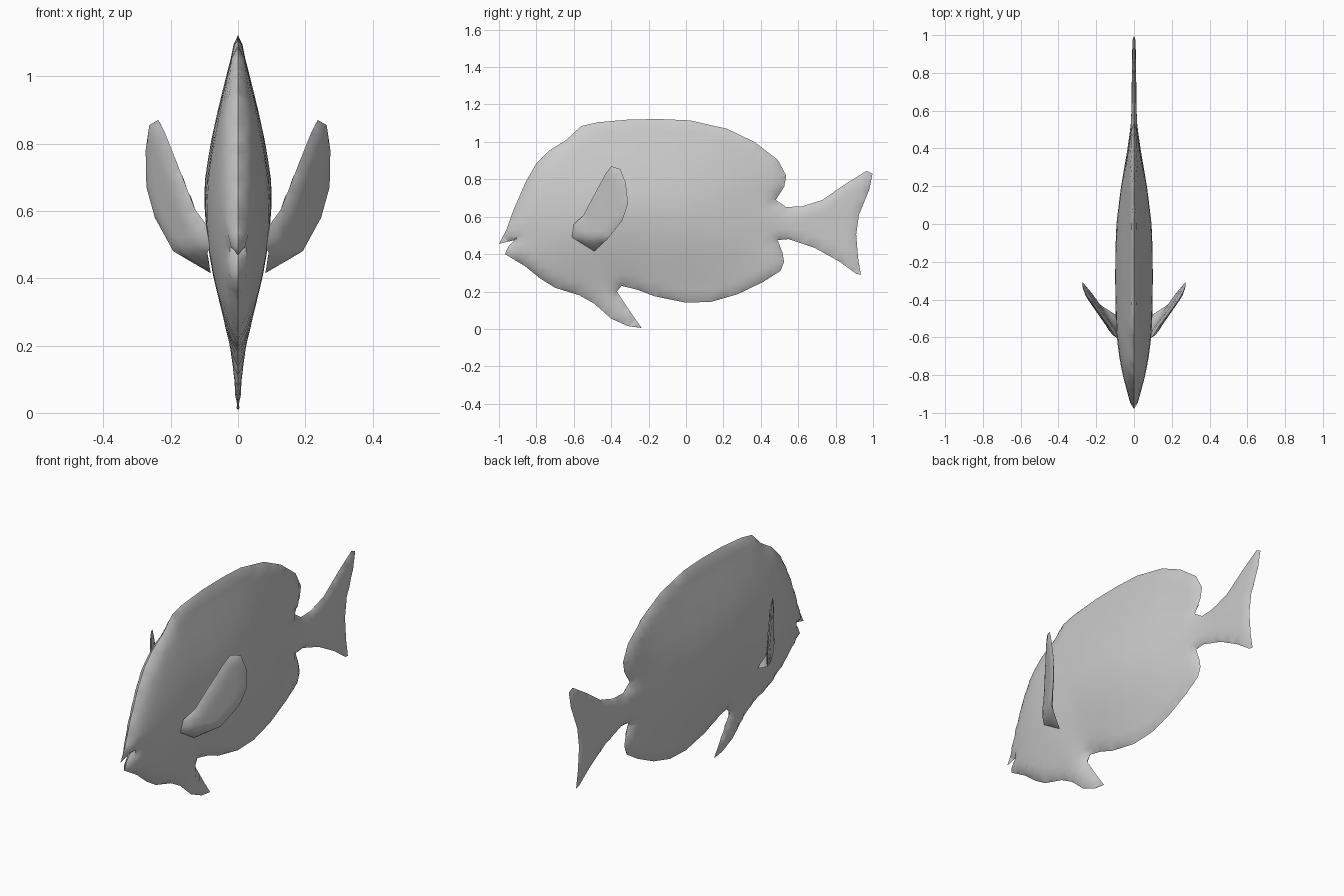
import bpy, bmesh, math
from mathutils import Vector
from mathutils.geometry import intersect_point_line

if "Cube" in bpy.data.objects:
    bpy.data.objects.remove(bpy.data.objects["Cube"])

grey = bpy.data.materials.new("plain_grey")
grey.diffuse_color = (0.6, 0.6, 0.6, 1)
grey.use_nodes = True
grey.node_tree.nodes["Principled BSDF"].inputs["Base Color"].default_value = grey.diffuse_color


def interp(table, v):
    """Piecewise linear lookup."""
    if v <= table[0][0]:
        return table[0][1]
    for (a, p), (b, q) in zip(table, table[1:]):
        if v <= b:
            return p + (q - p) * (v - a) / (b - a)
    return table[-1][1]


def edge_distance(outline, p):
    best = 9.0
    for a, b in zip(outline, outline[1:] + outline[:1]):
        a, b = Vector((*a, 0)), Vector((*b, 0))
        q, t = intersect_point_line(p, a, b)
        q = a if t < 0 else b if t > 1 else q
        best = min(best, (p - q).length)
    return best


def padded_sheet(name, outline, thickness, rim, step, place):
    """Fill a side outline, grid it, and puff it out to both sides."""
    bm = bmesh.new()
    face = bm.faces.new([bm.verts.new((0, y, z)) for y, z in outline])
    bmesh.ops.inset_individual(bm, faces=[face], thickness=rim, use_even_offset=True)
    for axis in (1, 2):
        normal = Vector((0, 0, 0))
        normal[axis] = 1
        for i in range(-30, 31):
            bmesh.ops.bisect_plane(bm, geom=bm.verts[:] + bm.edges[:] + bm.faces[:],
                                   dist=1e-5, plane_co=normal * (i * step + 0.0137),
                                   plane_no=normal)
    for v in bm.verts:
        d = edge_distance(outline, Vector((v.co.y, v.co.z, 0)))
        v.co.x = thickness(v.co.y, v.co.z, d) if d > 1e-4 else 0
    other = bmesh.ops.duplicate(bm, geom=bm.verts[:] + bm.edges[:] + bm.faces[:])["geom"]
    for g in other:
        if isinstance(g, bmesh.types.BMVert):
            g.co.x *= -1
    bmesh.ops.remove_doubles(bm, verts=bm.verts[:], dist=0.0004)
    for v in bm.verts:
        v.co.x = place(v.co)
    bmesh.ops.triangulate(bm, faces=[f for f in bm.faces if len(f.verts) > 4])
    bmesh.ops.recalc_face_normals(bm, faces=bm.faces[:])
    mesh = bpy.data.meshes.new(name)
    bm.to_mesh(mesh)
    bm.free()
    mesh.materials.append(grey)
    obj = bpy.data.objects.new(name, mesh)
    bpy.context.collection.objects.link(obj)
    bpy.ops.object.select_all(action='DESELECT')
    obj.select_set(True)
    bpy.context.view_layer.objects.active = obj
    bpy.ops.object.shade_smooth_by_angle(angle=math.radians(50))
    return obj


# Body side outline: forehead, back fin, tail, belly fins, jaw
body_outline = [
    (-1, .455), (-.96, .53), (-.925, .63), (-.86, .78), (-.80, .885), (-.73, .955),
    (-.64, 1.01), (-.56, 1.085), (-.47, 1.105), (-.3, 1.12), (-.14, 1.122), (.02, 1.115),
    (.22, 1.07), (.365, 1.0), (.49, .905), (.536, .82), (.525, .76), (.48, .69),
    (.535, .652), (.62, .655), (.73, .69), (.845, .77), (.965, .845), (.997, .83),
    (.98, .745), (.925, .61), (.91, .505), (.92, .38), (.935, .29), (.91, .295),
    (.82, .36), (.685, .435), (.55, .48), (.49, .475), (.515, .41), (.525, .36),
    (.505, .31), (.41, .25), (.275, .185), (.135, .145), (0, .14), (-.17, .175),
    (-.26, .21), (-.345, .23), (-.37, .2), (-.29, .08), (-.237, .005), (-.31, .015),
    (-.4, .055), (-.49, .135), (-.57, .18), (-.7, .22), (-.78, .27), (-.86, .335),
    (-.968, .40), (-.95, .44), (-.915, .475)]
# Half width along the length, and its share at each height
width = [(-1, .008), (-.9, .038), (-.8, .063), (-.7, .082), (-.6, .095), (-.45, .105), (-.3, .109),
         (-.15, .106), (0, .097), (.2, .073), (.4, .037), (.52, .018), (.6, .014), (1, .009)]
share = [(0, .06), (.1, .1), (.2, .25), (.27, .45), (.4, .78), (.5, .95), (.6, 1),
         (.7, .95), (.8, .81), (.9, .6), (1, .35), (1.07, .17), (1.12, .1)]


def body_thickness(y, z, d):
    w = interp(width, y) * interp(share, z)
    slope = interp([(-.75, .8), (-.45, .4), (1, .4)], y)
    g = slope * d + .01 * min(1, d / .015)
    return (w ** -3 + g ** -3) ** (-1 / 3)


padded_sheet("fish_body", body_outline, body_thickness, .013, .04, lambda p: p.x)

# Pair of side fins, rooted in the body and flared outward
fin_outline = [(-.60, .56), (-.55, .605), (-.5, .70), (-.43, .83), (-.40, .87), (-.352, .855),
               (-.322, .78), (-.31, .67), (-.34, .58), (-.42, .48), (-.49, .415), (-.61, .49)]


def fin_thickness(y, z, d):
    return interp([(-.6, .02), (-.45, .014), (-.3, .008)], y) * min(1, d / .03) ** .6


for side, label in ((1, "right"), (-1, "left")):
    padded_sheet(label + "_side_fin", fin_outline, fin_thickness, .01, .03,
                 lambda p: side * (.095 + .578 * (p.y + .6) + .085 * (p.z - .56)
                                   - max(0, .48 - p.z) + p.x))
